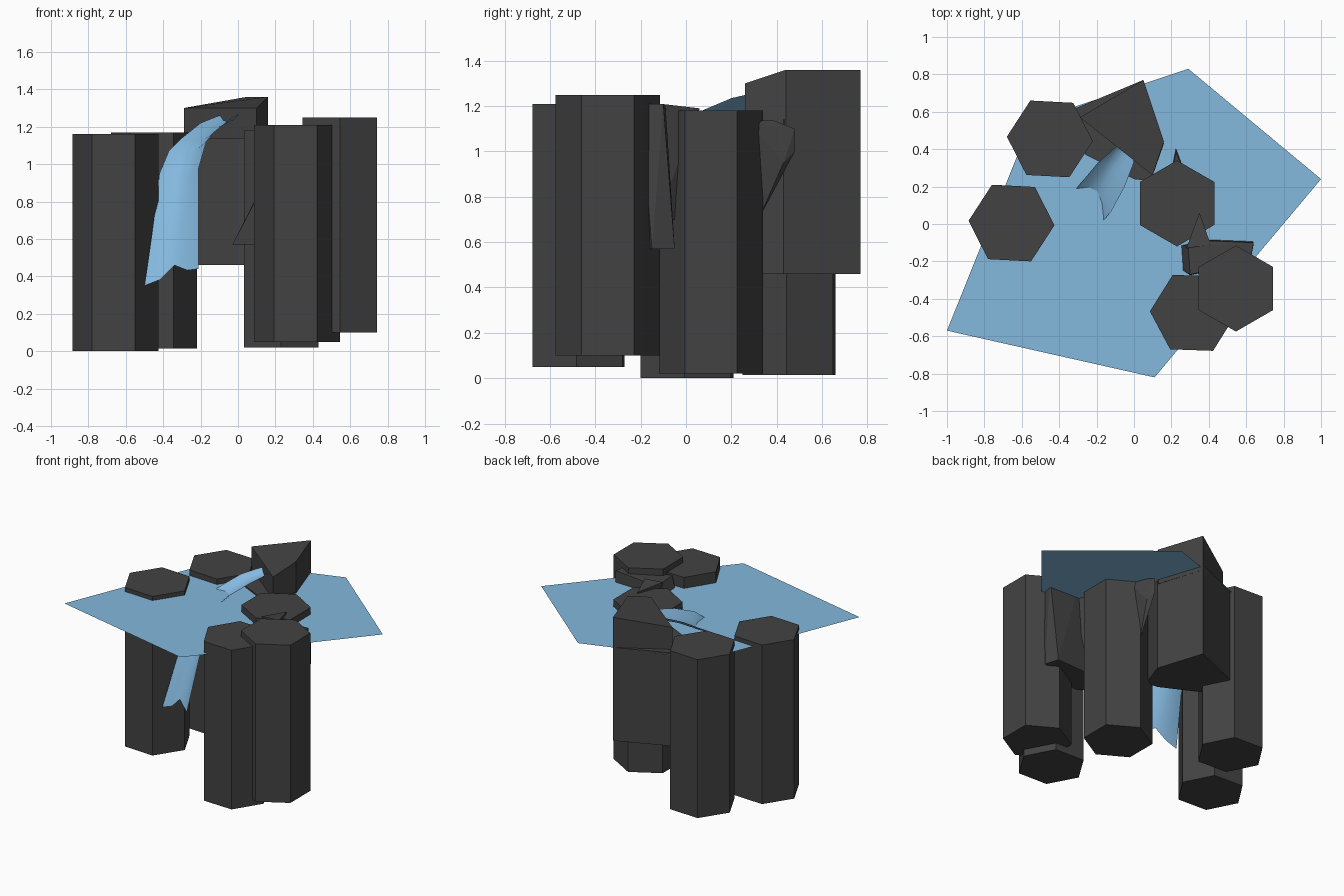
import bpy
import bmesh
import math

cube = bpy.data.objects.get("Cube")
if cube:
    bpy.data.objects.remove(cube, do_unlink=True)


def material(name, color):
    mat = bpy.data.materials.new(name)
    mat.use_nodes = True
    mat.diffuse_color = color
    mat.node_tree.nodes["Principled BSDF"].inputs["Base Color"].default_value = color
    return mat


ROCK = material("dark basalt", (0.055, 0.055, 0.055, 1))
WATER = material("water blue", (0.23, 0.48, 0.73, 1))


def add_object(name, bm, mat):
    mesh = bpy.data.meshes.new(name)
    bm.to_mesh(mesh)
    bm.free()
    mesh.materials.append(mat)
    obj = bpy.data.objects.new(name, mesh)
    bpy.context.collection.objects.link(obj)
    return obj


def prism(name, outline, bottom, tops):
    """Upright block over an outline, with one top height per corner."""
    bm = bmesh.new()
    low = [bm.verts.new((x, y, bottom)) for x, y in outline]
    high = [bm.verts.new((x, y, z)) for (x, y), z in zip(outline, tops)]
    bm.faces.new(low)
    bm.faces.new(high)
    n = len(outline)
    for i in range(n):
        j = (i + 1) % n
        bm.faces.new((low[i], low[j], high[j], high[i]))
    bmesh.ops.recalc_face_normals(bm, faces=bm.faces)
    return add_object(name, bm, ROCK)


def shard(name, points):
    """Angular rock wrapped around a few points."""
    bm = bmesh.new()
    for p in points:
        bm.verts.new(p)
    result = bmesh.ops.convex_hull(bm, input=bm.verts)
    loose = [v for v in result["geom_interior"] if isinstance(v, bmesh.types.BMVert)]
    bmesh.ops.delete(bm, geom=loose, context="VERTS")
    bmesh.ops.recalc_face_normals(bm, faces=bm.faces)
    return add_object(name, bm, ROCK)


# Hexagonal columns: x, y, turn in degrees, bottom, top
columns = {
    "left_column": (-0.655, 0.005, -3, 0.0, 1.16),
    "back_left_column": (-0.45, 0.455, -3, 0.015, 1.17),
    "middle_column": (0.23, 0.11, 30, 0.02, 1.18),
    "front_column": (0.315, -0.475, -2, 0.05, 1.21),
    "front_right_column": (0.545, -0.345, 30, 0.1, 1.25),
}
for name, (x, y, turn, bottom, top) in columns.items():
    angles = [math.radians(turn + 60 * i) for i in range(6)]
    outline = [(x + 0.23 * math.cos(a), y + 0.23 * math.sin(a)) for a in angles]
    prism(name, outline, bottom, [top] * 6)

# Tall back rock: slanted cap on a broader base
prism("back_rock_cap", [(-0.29, 0.57), (0.1, 0.26), (0.16, 0.44), (0.05, 0.77)],
      1.1, [1.30, 1.30, 1.36, 1.36])
prism("back_rock_base",
      [(-0.31, 0.62), (-0.26, 0.37), (0, 0.24), (0.09, 0.23), (0.16, 0.43), (0.05, 0.77)],
      0.46, [1.14] * 6)

# Broken shards wedged between the columns
shard("side_shard", [
    (-0.03, -0.08, 0.57), (0.3, -0.3, 0.57), (0.64, -0.15, 0.57), (0.61, -0.05, 0.57),
    (0.3, -0.27, 1.2), (0.29, -0.12, 1.2), (0.41, -0.09, 1.2), (0.64, -0.1, 1.21),
    (0.62, -0.2, 1.21)])
shard("shard_spike", [
    (0.29, -0.15, 0.7), (0.41, -0.13, 0.7), (0.35, -0.05, 0.7),
    (0.28, -0.13, 1.21), (0.41, -0.11, 1.21), (0.35, 0.06, 1.19)])
shard("back_shard", [
    (0.2, 0.28, 1.13), (0.27, 0.28, 1.13), (0.225, 0.38, 1.14), (0.22, 0.48, 1.1),
    (0.22, 0.48, 1.0), (0.25, 0.43, 0.95), (0.18, 0.4, 1.0), (0.22, 0.32, 0.7)])

# Flat pool surface
bm = bmesh.new()
pool = [(-1, -0.57), (0.11, -0.82), (1, 0.24), (0.29, 0.83), (-0.55, 0.55)]
bm.faces.new([bm.verts.new((x, y, 1.13)) for x, y in pool])
add_object("pool_surface", bm, WATER)

# Waterfall: left and right banks from the source down to the ragged end
left = [(-0.1, 0.41, 1.26), (-0.2, 0.32, 1.22), (-0.3, 0.2, 1.14), (-0.37, 0.12, 1.07),
        (-0.42, 0.05, 0.95), (-0.45, -0.05, 0.7), (-0.5, -0.16, 0.35)]
right = [(0, 0.33, 1.265), (-0.05, 0.2, 1.235), (-0.12, 0.07, 1.18), (-0.17, 0.01, 1.12),
         (-0.21, -0.06, 0.98), (-0.21, -0.18, 0.7), (-0.21, -0.29, 0.44)]
ragged = [0, 0.01, 0.065, 0.015, 0]
bm = bmesh.new()
rows = []
for k, (a, b) in enumerate(zip(left, right)):
    row = []
    for i in range(5):
        t = i / 4
        sag = 0.05 * math.sin(math.pi * t)
        x, y, z = [p + (q - p) * t for p, q in zip(a, b)]
        z += ragged[i] if k == len(left) - 1 else -0.6 * sag
        row.append(bm.verts.new((x + 0.3 * sag, y + 0.8 * sag, z)))
    rows.append(row)
for upper, lower in zip(rows, rows[1:]):
    for i in range(4):
        bm.faces.new((upper[i], lower[i], lower[i + 1], upper[i + 1])).smooth = True
add_object("waterfall", bm, WATER)
